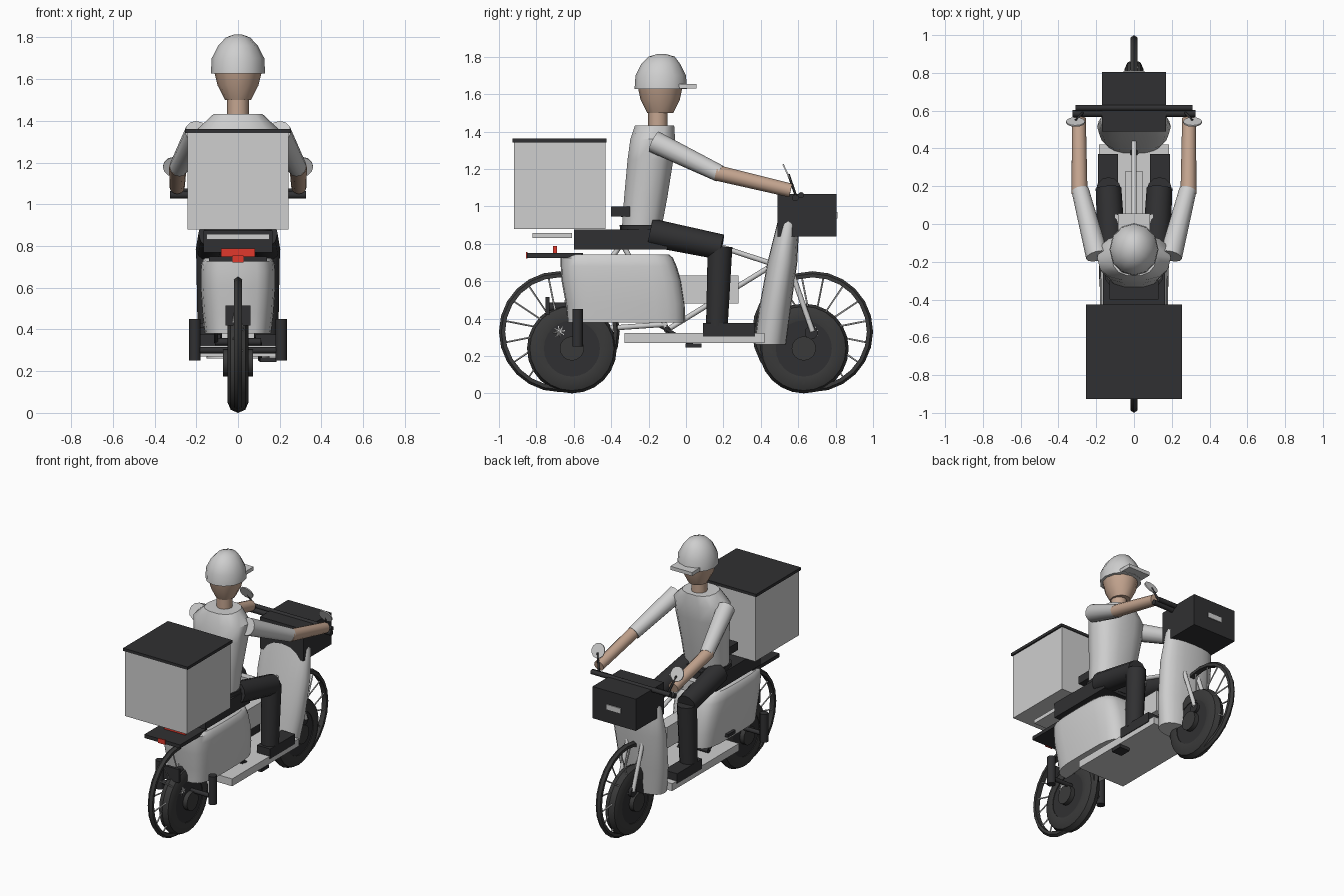
import bpy, bmesh, math
from mathutils import Vector


def material(name, rgb):
    m = bpy.data.materials.new(name)
    m.diffuse_color = (*rgb, 1)
    return m


LIGHT = material("light_grey", (0.62, 0.62, 0.62))
DARK = material("charcoal", (0.03, 0.03, 0.032))
RUBBER = material("rubber", (0.042, 0.042, 0.042))
SKIN = material("skin", (0.56, 0.38, 0.28))
RED = material("red", (0.75, 0.04, 0.025))


def finish(name, bm, mat, angle=40):
    bmesh.ops.recalc_face_normals(bm, faces=bm.faces)
    me = bpy.data.meshes.new(name)
    bm.to_mesh(me)
    bm.free()
    me.materials.append(mat)
    ob = bpy.data.objects.new(name, me)
    bpy.context.collection.objects.link(ob)
    bpy.ops.object.select_all(action='DESELECT')
    ob.select_set(True)
    bpy.context.view_layer.objects.active = ob
    if angle:
        bpy.ops.object.shade_smooth_by_angle(angle=math.radians(angle))
    return ob


def skin_rings(bm, rings, closed=False):
    """Bridge rings of points; cap the ends unless the rings form a loop."""
    vs = [[bm.verts.new(p) for p in r] for r in rings]
    n = len(vs[0])
    pairs = list(zip(vs, vs[1:])) + ([(vs[-1], vs[0])] if closed else [])
    for a, b in pairs:
        for i in range(n):
            bm.faces.new((a[i], a[(i + 1) % n], b[(i + 1) % n], b[i]))
    if not closed:
        bm.faces.new(vs[0])
        bm.faces.new(vs[-1])


def box(name, x, y, z, mat):
    bm = bmesh.new()
    skin_rings(bm, [[(x[0], y[0], h), (x[1], y[0], h), (x[1], y[1], h), (x[0], y[1], h)] for h in z])
    return finish(name, bm, mat, 0)


def tube(name, a, b, r1, mat, r2=None, n=12):
    a, b = Vector(a), Vector(b)
    q = (b - a).to_track_quat('Z', 'Y')
    bm = bmesh.new()
    skin_rings(bm, [[p + q @ Vector((r * math.cos(t * math.tau / n), r * math.sin(t * math.tau / n), 0))
                     for t in range(n)] for p, r in ((a, r1), (b, r2 or r1))])
    return finish(name, bm, mat)


def loft(name, sections, mat, n=16, power=1.0, angle=40):
    """Stack superellipse sections: (z, y centre, x radius, y radius)."""
    def se(v):
        return math.copysign(abs(v) ** power, v)
    bm = bmesh.new()
    skin_rings(bm, [[(rx * se(math.cos(i * math.tau / n)), cy + ry * se(math.sin(i * math.tau / n)), z)
                     for i in range(n)] for z, cy, rx, ry in sections])
    return finish(name, bm, mat, angle)


def wheel_ring(name, cy, cz, profile, mat, n=24):
    """Spin an (x, radius) profile around the axle."""
    bm = bmesh.new()
    skin_rings(bm, [[(x, cy + r * math.cos(i * math.tau / n), cz + r * math.sin(i * math.tau / n))
                     for x, r in profile] for i in range(n)], closed=True)
    return finish(name, bm, mat)


# Wheels: wide scooter wheel plus tall spoked wheel at each end
for side, y, yb in (("rear", -0.61, -0.677), ("front", 0.63, 0.677)):
    wheel_ring(side + "_tyre", y, 0.24, [(-0.045, 0.15), (-0.05, 0.19), (-0.035, 0.225), (0, 0.24),
                                         (0.035, 0.225), (0.05, 0.19), (0.045, 0.15)], RUBBER)
    tube(side + "_wheel_disc", (-0.04, y, 0.24), (0.04, y, 0.24), 0.155, DARK, n=24)
    tube(side + "_hub", (-0.072, y, 0.24), (0.072, y, 0.24), 0.065, RUBBER, n=16)
    wheel_ring(side + "_tall_tyre", yb, 0.33, [(-0.018, 0.29), (-0.018, 0.31), (0, 0.323),
                                               (0.018, 0.31), (0.018, 0.29)], RUBBER)
    for k in range(16):
        t = math.tau * (k + 0.5) / 16
        tube(side + "_spoke", ((-1) ** k * 0.04, yb, 0.33),
             (0, yb + 0.295 * math.cos(t), 0.33 + 0.295 * math.sin(t)), 0.005, LIGHT, n=5)
tube("front_brake", (-0.06, 0.67, 0.325), (0.06, 0.67, 0.325), 0.035, DARK)
box("rear_mud_plate", (-0.06, 0.06), (-0.75, -0.73), (0.42, 0.515), DARK)
tube("rear_plate_arm", (0, -0.74, 0.46), (0, -0.62, 0.46), 0.025, DARK)

# Rear body and engine
loft("rear_body", [(0.38, -0.32, 0.16, 0.315), (0.48, -0.325, 0.172, 0.318), (0.6, -0.345, 0.18, 0.32),
                   (0.68, -0.36, 0.18, 0.31), (0.725, -0.37, 0.175, 0.3), (0.742, -0.37, 0.16, 0.28)],
     LIGHT, n=24, power=0.5)
box("engine", (-0.045, 0.045), (-0.05, 0.28), (0.48, 0.63), LIGHT)
box("lap_bar", (-0.1, 0.1), (0.0, 0.05), (0.8, 0.88), LIGHT)
box("footboard", (-0.185, 0.185), (-0.33, 0.42), (0.27, 0.322), LIGHT)

# Inner frame tubes
for name, a, b in (("top_tube", (-0.35, 0.96), (0.47, 0.69)), ("chain_stay", (-0.677, 0.33), (-0.1, 0.37)),
                   ("seat_stay", (-0.677, 0.33), (-0.33, 0.82)), ("seat_tube", (-0.1, 0.34), (-0.35, 0.82)),
                   ("down_tube", (-0.1, 0.34), (0.47, 0.69))):
    tube(name, (0, *a), (0, *b), 0.014, LIGHT)
for s in (-1, 1):
    tube("front_fork", (s * 0.058, 0.677, 0.33), (s * 0.058, 0.54, 0.72), 0.014, LIGHT)

# Cranks and pedals
tube("crank_axle", (-0.11, -0.1, 0.34), (0.11, -0.1, 0.34), 0.018, DARK)
for s, py, pz in ((1, 0.04, 0.255), (-1, -0.25, 0.42)):
    tube("crank", (s * 0.105, -0.1, 0.34), (s * 0.105, py, pz), 0.01, DARK)
    x = sorted((s * 0.105, s * 0.185))
    box("pedal", x, (py - 0.042, py + 0.042), (pz - 0.011, pz + 0.011), DARK)

# Leg shield and steering column
loft("leg_shield", [(0.26, 0.45, 0.15, 0.085), (0.45, 0.475, 0.18, 0.085), (0.7, 0.515, 0.195, 0.08),
                    (0.9, 0.545, 0.18, 0.06), (0.96, 0.55, 0.15, 0.05)], LIGHT, n=20, power=0.85)
tube("steering_column", (0, 0.55, 0.85), (0, 0.6, 1.05), 0.03, DARK)

# Front basket, headlight and handlebars
box("front_basket", (-0.17, 0.17), (0.49, 0.805), (0.84, 1.065), DARK)
box("headlight", (-0.055, 0.055), (0.8, 0.811), (0.935, 0.97), LIGHT)
tube("handlebar", (-0.31, 0.615, 1.06), (0.31, 0.615, 1.06), 0.016, DARK)
tube("grip_bar", (-0.325, 0.585, 1.045), (0.325, 0.585, 1.045), 0.018, DARK)

# Seat, backrest, rack, tail light
box("seat", (-0.165, 0.165), (-0.6, -0.1), (0.77, 0.875), DARK)
box("backrest", (-0.13, 0.13), (-0.4, -0.3), (0.945, 1.0), DARK)
box("rear_rack", (-0.14, 0.14), (-0.85, -0.55), (0.725, 0.75), DARK)
box("box_support", (-0.15, 0.15), (-0.82, -0.61), (0.83, 0.857), LIGHT)
box("tail_light", (-0.082, 0.082), (-0.71, -0.69), (0.75, 0.787), RED)
box("tail_light_lower", (-0.027, 0.027), (-0.856, -0.848), (0.722, 0.755), RED)

# Delivery box
box("delivery_box", (-0.243, 0.243), (-0.92, -0.43), (0.88, 1.342), LIGHT)
box("delivery_box_lid", (-0.253, 0.253), (-0.927, -0.425), (1.342, 1.362), DARK)

# Rider trunk and head
loft("torso", [(0.88, -0.237, 0.15, 0.108), (1.05, -0.215, 0.16, 0.118), (1.25, -0.19, 0.185, 0.125),
               (1.36, -0.178, 0.195, 0.122), (1.432, -0.168, 0.118, 0.107)], LIGHT, n=14, power=0.8)
loft("pelvis", [(0.79, -0.22, 0.16, 0.125), (0.9, -0.23, 0.16, 0.125)], DARK, power=0.7)
loft("neck", [(1.42, -0.15, 0.052, 0.052), (1.52, -0.15, 0.052, 0.052)], SKIN, n=12)
loft("face", [(1.5, -0.138, 0.062, 0.07), (1.57, -0.138, 0.098, 0.105), (1.64, -0.138, 0.115, 0.12)], SKIN, n=12)
loft("cap", [(1.628, -0.135, 0.13, 0.14), (1.7, -0.135, 0.126, 0.135), (1.76, -0.135, 0.095, 0.105),
             (1.8, -0.13, 0.058, 0.07), (1.815, -0.13, 0.015, 0.02)], LIGHT, n=12, angle=50)
box("cap_brim", (-0.085, 0.085), (-0.05, 0.055), (1.63, 1.655), LIGHT)

# Paired limbs, mirrors and side posts
for s in (-1, 1):
    tube("upper_arm", (s * 0.195, -0.17, 1.345), (s * 0.285, 0.18, 1.175), 0.06, LIGHT, 0.046)
    tube("forearm", (s * 0.288, 0.16, 1.18), (s * 0.292, 0.56, 1.085), 0.042, SKIN, 0.037)
    tube("thigh", (s * 0.115, -0.19, 0.86), (s * 0.135, 0.19, 0.782), 0.075, DARK, 0.068)
    tube("shin", (s * 0.135, 0.182, 0.785), (s * 0.135, 0.165, 0.36), 0.066, DARK, 0.058)
    box("shoe", sorted((s * 0.085, s * 0.19)), (0.09, 0.37), (0.305, 0.375), DARK)
    tube("side_post", (s * 0.207, -0.58, 0.25), (s * 0.207, -0.58, 0.45), 0.028, DARK)
    tube("post_bracket", (s * 0.03, -0.58, 0.3), (s * 0.2, -0.58, 0.3), 0.015, DARK)
    tube("mirror_stalk", (s * 0.27, 0.59, 1.05), (s * 0.31, 0.548, 1.17), 0.007, DARK)
    mid, nrm = Vector((s * 0.31, 0.54, 1.18)), Vector((0, 0.9, 0.43)) * 0.004
    tube("mirror", mid - nrm, mid + nrm, 0.05, LIGHT)
